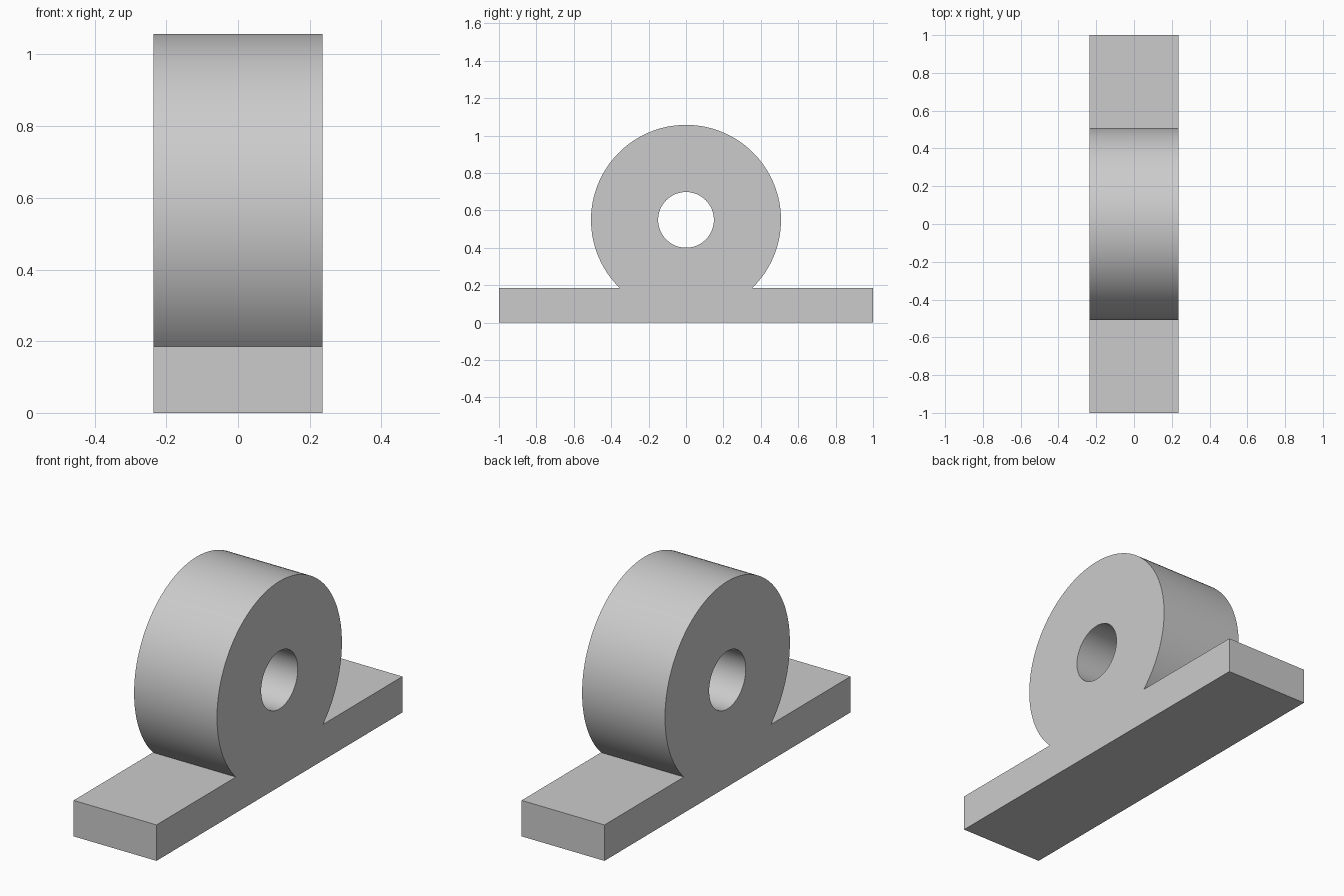
import bpy, bmesh
from math import sin, cos, asin, pi, radians
from mathutils import Vector

if "Cube" in bpy.data.objects:
    bpy.data.objects.remove(bpy.data.objects["Cube"], do_unlink=True)

HALF_WIDTH, BASE_HEIGHT = 0.236, 0.185
CENTRE_Z, RING_RADIUS, BORE_RADIUS = 0.549, 0.508, 0.149

grey = bpy.data.materials.new("plain grey")
grey.use_nodes = True
colour = (0.6, 0.6, 0.6, 1)
grey.diffuse_color = colour
grey.node_tree.nodes["Principled BSDF"].inputs["Base Color"].default_value = colour


def arc(radius, start, end, steps):
    """Points (y, z) along an arc about the bore axis."""
    angles = [start + (end - start) * i / steps for i in range(steps + 1)]
    return [(radius * cos(a), CENTRE_Z + radius * sin(a)) for a in angles]


def add_loop(bm, points):
    verts = [bm.verts.new((-HALF_WIDTH, y, z)) for y, z in points]
    for a, b in zip(verts, verts[1:] + verts[:1]):
        bm.edges.new((a, b))


# Side outline: long foot with the round housing rising from it
meet = asin((BASE_HEIGHT - CENTRE_Z) / RING_RADIUS)
outline = [(-1, BASE_HEIGHT), (-1, 0), (1, 0), (1, BASE_HEIGHT)]
outline += arc(RING_RADIUS, meet, pi - meet, 96)
bore = arc(BORE_RADIUS, 0, 2 * pi, 64)[:-1]

# Fill between the outline and bore, then extrude across the width
bm = bmesh.new()
add_loop(bm, outline)
add_loop(bm, bore)
bmesh.ops.triangle_fill(bm, use_beauty=True, edges=bm.edges[:], normal=Vector((1, 0, 0)))
side = bmesh.ops.extrude_face_region(bm, geom=bm.faces[:], use_keep_orig=True)
moved = [g for g in side["geom"] if isinstance(g, bmesh.types.BMVert)]
bmesh.ops.translate(bm, verts=moved, vec=(2 * HALF_WIDTH, 0, 0))
bmesh.ops.recalc_face_normals(bm, faces=bm.faces[:])

mesh = bpy.data.meshes.new("bearing_block")
bm.to_mesh(mesh)
bm.free()
mesh.materials.append(grey)
block = bpy.data.objects.new("bearing_block", mesh)
bpy.context.collection.objects.link(block)

# Smooth round walls with crisp edges
bpy.ops.object.select_all(action="DESELECT")
block.select_set(True)
bpy.context.view_layer.objects.active = block
bpy.ops.object.shade_smooth_by_angle(angle=radians(30))
